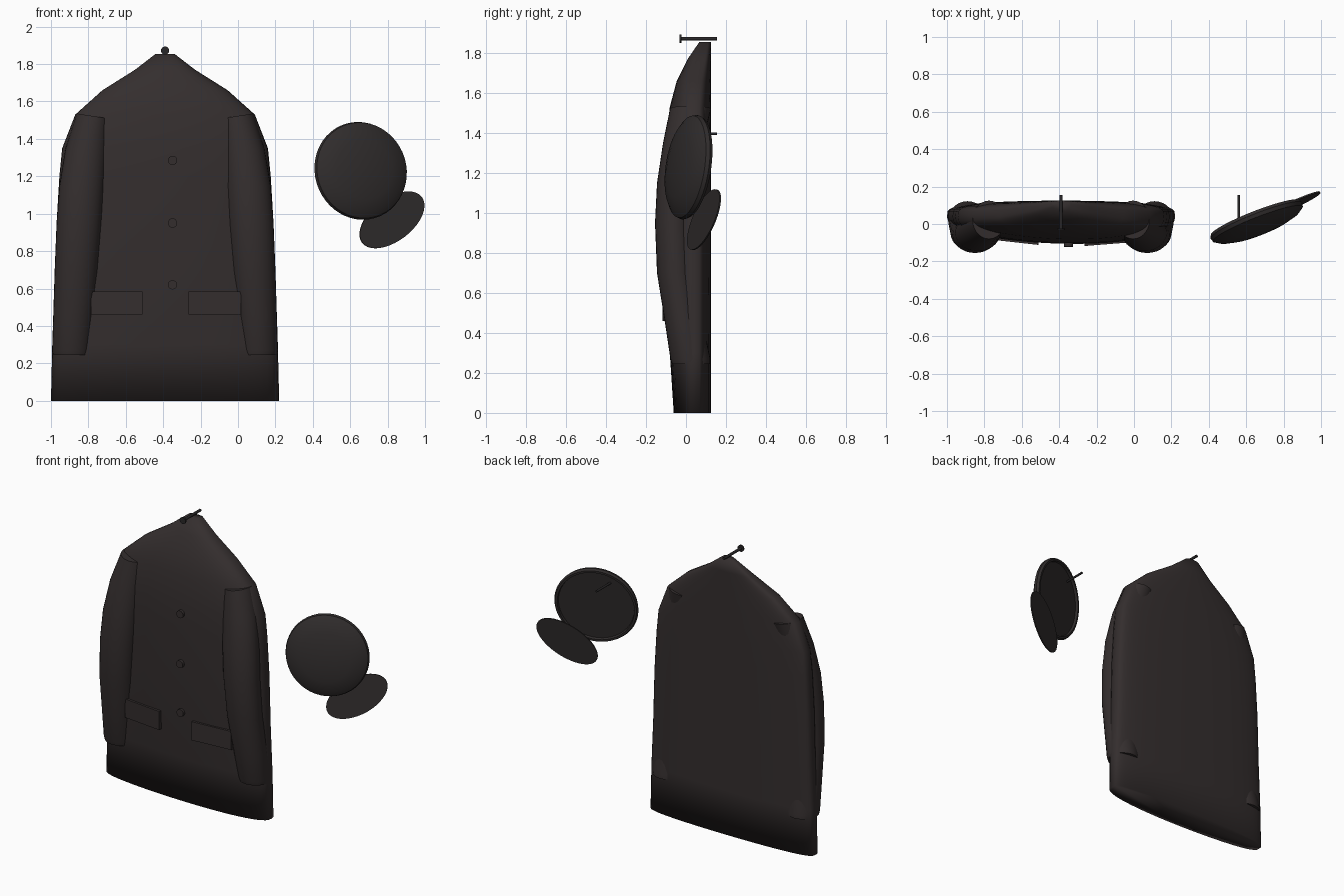
import bpy, bmesh
from math import sin, cos, pi, sqrt
from mathutils import Vector

if "Cube" in bpy.data.objects:
    bpy.data.objects.remove(bpy.data.objects["Cube"])


def material(name, rgb):
    m = bpy.data.materials.new(name)
    m.use_nodes = True
    m.diffuse_color = (*rgb, 1)
    m.node_tree.nodes["Principled BSDF"].inputs["Base Color"].default_value = (*rgb, 1)
    return m


CLOTH = material("dark brown cloth", (0.034, 0.027, 0.027))
CAP = material("dark cap felt", (0.029, 0.025, 0.025))
METAL = material("dark metal", (0.022, 0.020, 0.021))
MID = -0.39  # centre line of the coat


def finish(name, bm, mat, angle=0.6):
    bmesh.ops.recalc_face_normals(bm, faces=bm.faces)
    me = bpy.data.meshes.new(name)
    bm.to_mesh(me)
    bm.free()
    me.materials.append(mat)
    ob = bpy.data.objects.new(name, me)
    bpy.context.collection.objects.link(ob)
    bpy.ops.object.select_all(action="DESELECT")
    ob.select_set(True)
    bpy.context.view_layer.objects.active = ob
    if angle:
        bpy.ops.object.shade_smooth_by_angle(angle=angle)
    else:
        bpy.ops.object.shade_smooth()
    return ob


def loft(name, rings, mat, angle=0.6):
    """Skin closed rings of points and cap both ends."""
    bm = bmesh.new()
    loops = [[bm.verts.new(p) for p in ring] for ring in rings]
    for a, b in zip(loops, loops[1:]):
        for i in range(len(a)):
            j = (i + 1) % len(a)
            bm.faces.new((a[i], a[j], b[j], b[i]))
    bm.faces.new(loops[0])
    bm.faces.new(loops[-1])
    return finish(name, bm, mat, angle)


def rod(name, start, end, radius, mat, sides=16):
    a, b = Vector(start), Vector(end)
    q = (b - a).to_track_quat("Z", "Y")
    ring = [q @ Vector((radius * cos(2 * pi * i / sides), radius * sin(2 * pi * i / sides), 0))
            for i in range(sides)]
    return loft(name, [[a + p for p in ring], [b + p for p in ring]], mat)


# Coat body: height, half width, front depth, side depth
BODY = [(0, 0.61, -0.06, 0.04), (0.3, 0.603, -0.08, 0.04), (0.6, 0.59, -0.1, 0.04),
        (0.95, 0.58, -0.105, 0.04), (1.2, 0.565, -0.105, 0.04), (1.35, 0.55, -0.1, 0.04),
        (1.53, 0.48, -0.08, 0.04), (1.66, 0.335, -0.045, 0.05),
        (1.77, 0.16, 0.01, 0.08), (1.855, 0.05, 0.07, 0.1)]
BACK = 0.125


def front_depth(c, s, front, side):
    # the wearer's left panel laps slightly over the right one
    return side + (front - side - 0.015 * c) * s ** 0.75


def body_ring(z, w, front, side, n=56):
    ring = []
    for i in range(n):
        c, s = cos(2 * pi * i / n), sin(2 * pi * i / n)
        if s >= 0:
            y = side + (BACK - side) * s ** 0.5
        else:
            y = front_depth(c, -s, front, side)
        ring.append((MID + w * c, y, z))
    return ring


def surface(x, z):
    """Depth of the coat front at a point."""
    for a, b in zip(BODY, BODY[1:]):
        if a[0] <= z <= b[0]:
            t = (z - a[0]) / (b[0] - a[0])
            w, f, d = [p + (q - p) * t for p, q in zip(a[1:], b[1:])]
            c = (x - MID) / w
            return front_depth(c, sqrt(1 - c * c), f, d)


loft("coat_body", [body_ring(*r) for r in BODY], CLOTH, angle=0)

# Sleeves: height, distance from centre line, half width, front, back, end tilt
SLEEVE = [(1.522, 0.385, 0.088, -0.08, 0.125, 0.014), (1.35, 0.42, 0.112, -0.115, 0.085, 0),
          (1.15, 0.445, 0.12, -0.145, 0.05, 0), (0.95, 0.46, 0.12, -0.155, 0.035, 0),
          (0.7, 0.475, 0.115, -0.145, 0.045, 0), (0.45, 0.49, 0.108, -0.105, 0.085, 0),
          (0.27, 0.5, 0.104, -0.078, 0.122, 0), (0.245, 0.5, 0.1, -0.07, 0.122, 0)]


def sleeve_ring(side, z, off, w, front, back, tilt, n=28):
    ring = []
    for i in range(n):
        c, s = cos(2 * pi * i / n), sin(2 * pi * i / n)
        y = (front + back) / 2 + (back - front) / 2 * s
        ring.append((MID + side * (off + w * c), y, z + tilt * c))
    return ring


for side, label in ((1, "left"), (-1, "right")):
    loft(label + "_sleeve", [sleeve_ring(side, *r) for r in SLEEVE], CLOTH, angle=0.9)

# Pocket flaps follow the coat front
for label, xs in (("left", (-0.265, 0.015)), ("right", (-0.785, -0.51))):
    bm = bmesh.new()
    lo, hi = 0.46, 0.585
    quad = [bm.verts.new((x, surface(x, hi) - 0.018, z))
            for x, z in ((xs[0], lo), (xs[1], lo), (xs[1], hi), (xs[0], hi))]
    face = bm.faces.new(quad)
    out = bmesh.ops.extrude_face_region(bm, geom=[face])
    moved = [v for v in out["geom"] if isinstance(v, bmesh.types.BMVert)]
    bmesh.ops.translate(bm, verts=moved, vec=(0, 0.045, 0))
    finish(label + "_pocket_flap", bm, CLOTH)

# Buttons
for i, z in enumerate((1.285, 0.95, 0.62)):
    y = surface(-0.35, z)
    rod(f"button_{i + 1}", (-0.35, y - 0.018, z), (-0.35, y + 0.02, z), 0.025, CLOTH)

# Wall pegs
rod("coat_peg", (MID, -0.03, 1.872), (MID, 0.155, 1.872), 0.009, METAL)
rod("coat_peg_head", (MID, -0.033, 1.872), (MID, -0.023, 1.872), 0.022, METAL)
rod("cap_peg", (0.56, -0.02, 1.397), (0.56, 0.155, 1.397), 0.007, METAL)

# Cap crown: lathed about its tilted axis
AXIS = Vector((0.36, -0.92, 0.14)).normalized()
CENTRE = Vector((0.652, 0.026, 1.228))
PROFILE = [(0.238, 0.008), (0.242, -0.008), (0.256, -0.008), (0.264, 0.008),
           (0.258, 0.028), (0.225, 0.05), (0.16, 0.068), (0.08, 0.078), (0.02, 0.081)]
turn = AXIS.to_track_quat("Z", "Y")
loft("cap_crown", [[CENTRE + turn @ Vector((r * cos(pi * i / 24), r * sin(pi * i / 24), h))
                    for i in range(48)] for r, h in PROFILE], CAP)

# Cap brim: thin oval plate lying behind the crown, in the same plane
MAJOR, MINOR = Vector((0.79, 0, 0.613)) * 0.2, Vector((-0.613, 0, 0.79)) * 0.113
BRIM = Vector((0.823, 0.09, 0.967))


def brim_ring(shift):
    ring = []
    for i in range(40):
        d = MAJOR * cos(pi * i / 20) + MINOR * sin(pi * i / 20)
        d.y = -(AXIS.x * d.x + AXIS.z * d.z) / AXIS.y
        ring.append(BRIM + d + AXIS * shift)
    return ring


loft("cap_brim", [brim_ring(-0.004), brim_ring(0.004)], CAP)
